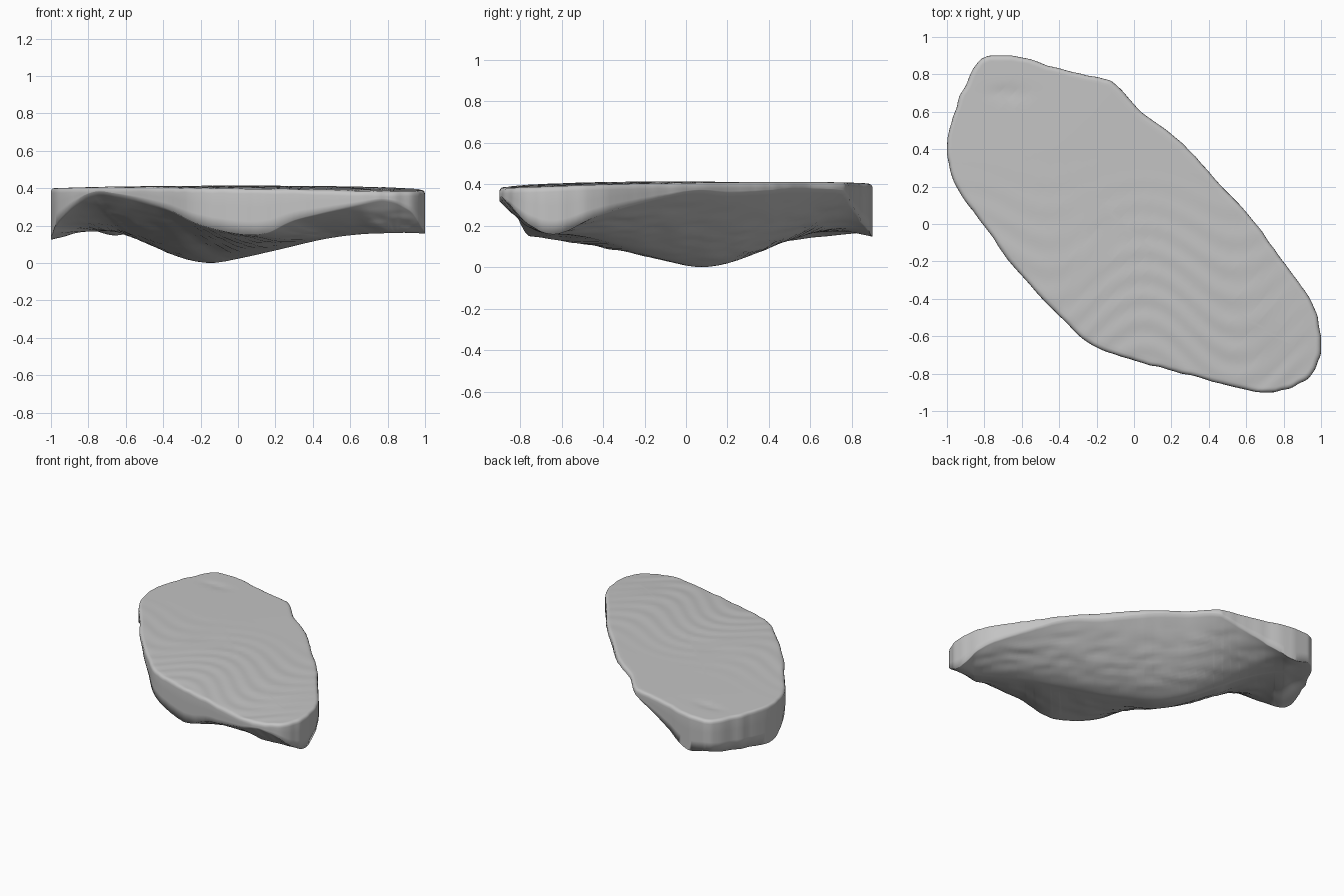
import bpy, bmesh, math
from mathutils import Vector, noise

if "Cube" in bpy.data.objects:
    bpy.data.objects.remove(bpy.data.objects["Cube"], do_unlink=True)

# Rim outline, counterclockwise: x, y, height of the wall's lower edge
RIM = [
    (.62, -.89, .31), (.78, -.89, .34), (.91, -.84, .29), (.98, -.75, .2), (1, -.62, .16),
    (.95, -.42, .25), (.79, -.19, .32), (.62, .04, .37), (.46, .21, .36), (.29, .4, .37),
    (.19, .49, .38), (.04, .6, .38), (-.1, .75, .37), (-.18, .78, .34), (-.4, .83, .25),
    (-.63, .9, .15), (-.78, .9, .175), (-.86, .83, .165), (-.95, .63, .145), (-1, .4, .13),
    (-.95, .2, .24), (-.8, -.01, .37), (-.65, -.22, .37), (-.4, -.49, .3), (-.22, -.65, .21),
    (0, -.73, .155), (.15, -.77, .16), (.3, -.81, .23),
]
# Heights of the keel line under the slab, evenly spaced along the axis
KEEL = [.175, .155, .095, .03, 0, .025, .06, .1, .135, .155, .16]
AXIS_START, AXIS_END = Vector((-.72, .7)), Vector((.85, -.66))
AXIS_BOW = Vector((-.06, -.08))
STEPS, RINGS, AXIS_CUTS = 8, 26, 36
BEVEL = .025


def spline(a, b, c, d, t):
    """Catmull-Rom point between b and c."""
    return .5 * (2 * b + (c - a) * t + (2 * a - 5 * b + 4 * c - d) * t * t
                 + (3 * b - a - 3 * c + d) * t ** 3)


def smooth_rim():
    points = [Vector(p) for p in RIM]
    count = len(points)
    result = []
    for i in range(count):
        quad = [points[(i + k) % count] for k in (-1, 0, 1, 2)]
        for s in range(STEPS):
            p = spline(*quad, s / STEPS)
            wobble = 1 + noise.noise(Vector((p.x * 14, p.y * 14, 0))) * .008
            p.x = max(-1, min(1, p.x * wobble))
            p.y = max(-.9, min(.9, p.y * wobble))
            result.append(p)
    return result


def keel_height(u):
    last = len(KEEL) - 1
    i = min(int(u * last), last - 1)
    quad = [KEEL[max(0, min(last, i + k))] for k in (-1, 0, 1, 2)]
    return spline(*quad, u * last - i)


def axis_point(p):
    """Matching point of the bowed long axis, snapped so both sides share it."""
    axis = AXIS_END - AXIS_START
    u = (p.xy - AXIS_START).dot(axis) / axis.length_squared
    u = round(max(0, min(1, u)) * AXIS_CUTS) / AXIS_CUTS
    return AXIS_START + axis * u + AXIS_BOW * math.sin(math.pi * u), u


def top_height(x, y):
    """Gently domed top with wavy sediment ripples and one shallow dent."""
    dome = .412 - .012 * x * x - .035 * max(0, -y - .1) ** 2 - .004 * max(0, y) ** 2
    swing = .06 + .12 * max(0, min(.8, .3 - y))
    phase = (y - swing * math.cos(2 * math.pi * (x - .05))) / .14
    fade = max(0, min(1, (.35 - y) * 2)) * max(0, min(1, (1 - x) * 3))
    ripple = .002 * fade * math.sin(2 * math.pi * phase)
    dent = .006 * math.exp(-((x + .67) / .1) ** 2 - ((y - .7) / .04) ** 2)
    return dome + ripple - dent


def rough(x, y, z):
    """Layered roughness of the broken underside."""
    return noise.noise(Vector((x * 7, y * 7, z * 30))) * .01


def build_slab():
    bm = bmesh.new()
    spokes = [(p, *axis_point(p)) for p in smooth_rim()]
    rings = []

    # Underside, a rounded belly from the keel out to the wall's lower edge
    for r in range(RINGS + 1):
        t = r / RINGS
        ring = []
        for p, c, u in spokes:
            xy = c.lerp(p.xy, t)
            low = keel_height(u)
            z = low + (p.z - low) * t ** 1.6
            z += rough(xy.x, xy.y, z) * math.sin(math.pi * t)
            ring.append(bm.verts.new((xy.x, xy.y, max(0, z))))
        rings.append(ring)

    # Upright wall
    for up in (.33, .67, 1):
        ring = []
        for p, c, u in spokes:
            high = top_height(p.x, p.y) - .026
            ring.append(bm.verts.new((p.x, p.y, p.z + max(.004, high - p.z) * up)))
        rings.append(ring)

    # Rounded upper edge
    for k in range(1, 5):
        angle = k / 4 * math.pi / 2
        ring = []
        for p, c, u in spokes:
            xy = p.xy + (c - p.xy).normalized() * BEVEL * (1 - math.cos(angle))
            z = top_height(xy.x, xy.y) - .022 * (1 - math.sin(angle))
            ring.append(bm.verts.new((xy.x, xy.y, z)))
        rings.append(ring)

    # Top, from the rounded edge back in to the axis
    for r in range(1, RINGS + 1):
        ring = []
        for p, c, u in spokes:
            start = p.xy + (c - p.xy).normalized() * BEVEL
            xy = start.lerp(c, r / RINGS)
            ring.append(bm.verts.new((xy.x, xy.y, top_height(xy.x, xy.y))))
        rings.append(ring)

    for lower, upper in zip(rings, rings[1:]):
        for i in range(len(lower)):
            j = (i + 1) % len(lower)
            bm.faces.new((lower[i], lower[j], upper[j], upper[i]))
    bmesh.ops.remove_doubles(bm, verts=bm.verts, dist=.0005)
    bmesh.ops.recalc_face_normals(bm, faces=bm.faces)

    mesh = bpy.data.meshes.new("stone_slab")
    bm.to_mesh(mesh)
    bm.free()
    slab = bpy.data.objects.new("stone_slab", mesh)
    bpy.context.collection.objects.link(slab)
    return slab


slab = build_slab()

# Plain grey stone
stone = bpy.data.materials.new("grey_stone")
stone.use_nodes = True
grey = (.55, .55, .55, 1)
stone.diffuse_color = grey
stone.node_tree.nodes["Principled BSDF"].inputs["Base Color"].default_value = grey
slab.data.materials.append(stone)

bpy.context.view_layer.objects.active = slab
slab.select_set(True)
bpy.ops.object.shade_smooth_by_angle(angle=math.radians(100))
